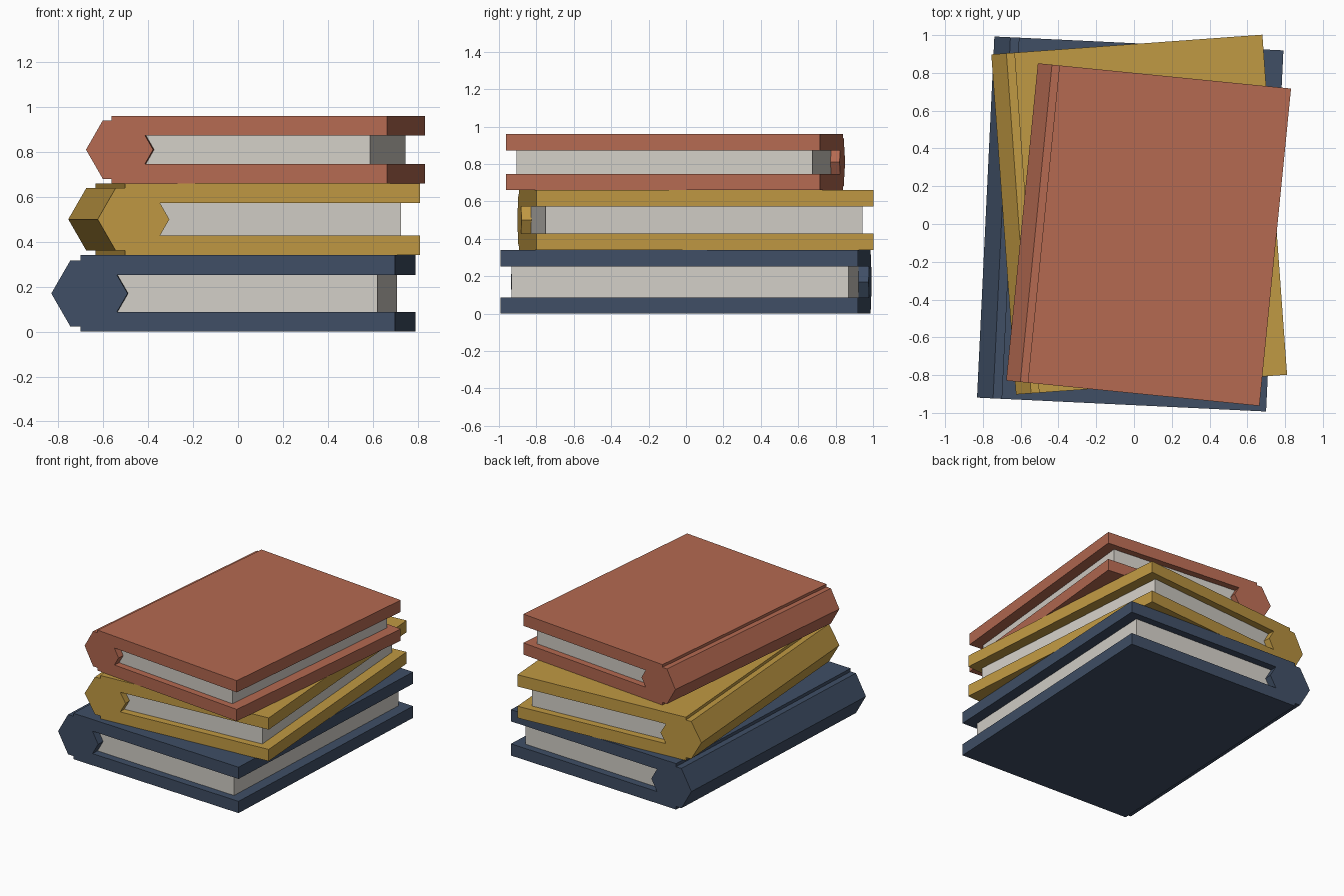
import bpy
import bmesh
import math
from mathutils import Matrix

if "Cube" in bpy.data.objects:
    bpy.data.objects.remove(bpy.data.objects["Cube"])


def material(name, rgb):
    m = bpy.data.materials.new(name)
    m.diffuse_color = (*rgb, 1)
    m.use_nodes = True
    m.node_tree.nodes["Principled BSDF"].inputs["Base Color"].default_value = m.diffuse_color
    return m


paper = material("paper", (0.65, 0.62, 0.57))


def add_prism(name, profile, length, mat, place):
    """Extrude an (x, z) profile along y, centred on y = 0."""
    bm = bmesh.new()
    face = bm.faces.new([bm.verts.new((x, -length / 2, z)) for x, z in profile])
    new = bmesh.ops.extrude_face_region(bm, geom=[face])["geom"]
    verts = [v for v in new if isinstance(v, bmesh.types.BMVert)]
    bmesh.ops.translate(bm, verts=verts, vec=(0, length, 0))
    bmesh.ops.recalc_face_normals(bm, faces=bm.faces)
    mesh = bpy.data.meshes.new(name)
    bm.to_mesh(mesh)
    bm.free()
    mesh.materials.append(mat)
    obj = bpy.data.objects.new(name, mesh)
    obj.matrix_world = place
    bpy.context.collection.objects.link(obj)


def rect(x0, x1, z0, z1):
    return [(x0, z0), (x1, z0), (x1, z1), (x0, z1)]


def add_book(name, mat, centre, angle, width, length, z, thick):
    place = (Matrix.Translation((*centre, z))
             @ Matrix.Rotation(math.radians(angle), 4, 'Z'))
    left, right, r, board = -width / 2, width / 2, thick / 2, 0.087
    hinge = left + 0.085 * width
    # two cover boards
    add_prism(name + "_bottom_cover", rect(hinge, right, 0, board),
              length, mat, place)
    add_prism(name + "_top_cover", rect(hinge, right, thick - board, thick),
              length, mat, place)
    # six-sided spine roll
    spine = [(left + r + r * math.cos(i * math.pi / 3),
              r + r * math.sin(i * math.pi / 3)) for i in range(6)]
    add_prism(name + "_spine", spine, length, mat, place)
    # page block, set in from the cover edges
    add_prism(name + "_pages",
              rect(left + r, right - 0.081, board - 0.003, thick - board + 0.003),
              length * 0.942, paper, place)


add_book("bottom_book", material("navy cloth", (0.050, 0.077, 0.130)),
         (-0.02, 0.0), -2.75, 1.532, 1.914, 0.0, 0.34)
add_book("middle_book", material("mustard cloth", (0.53, 0.32, 0.056)),
         (0.0275, 0.05), 4.15, 1.439, 1.805, 0.34, 0.32)
add_book("top_book", material("rust cloth", (0.46, 0.143, 0.083)),
         (0.0775, -0.056), -5.7, 1.347, 1.688, 0.66, 0.30)
